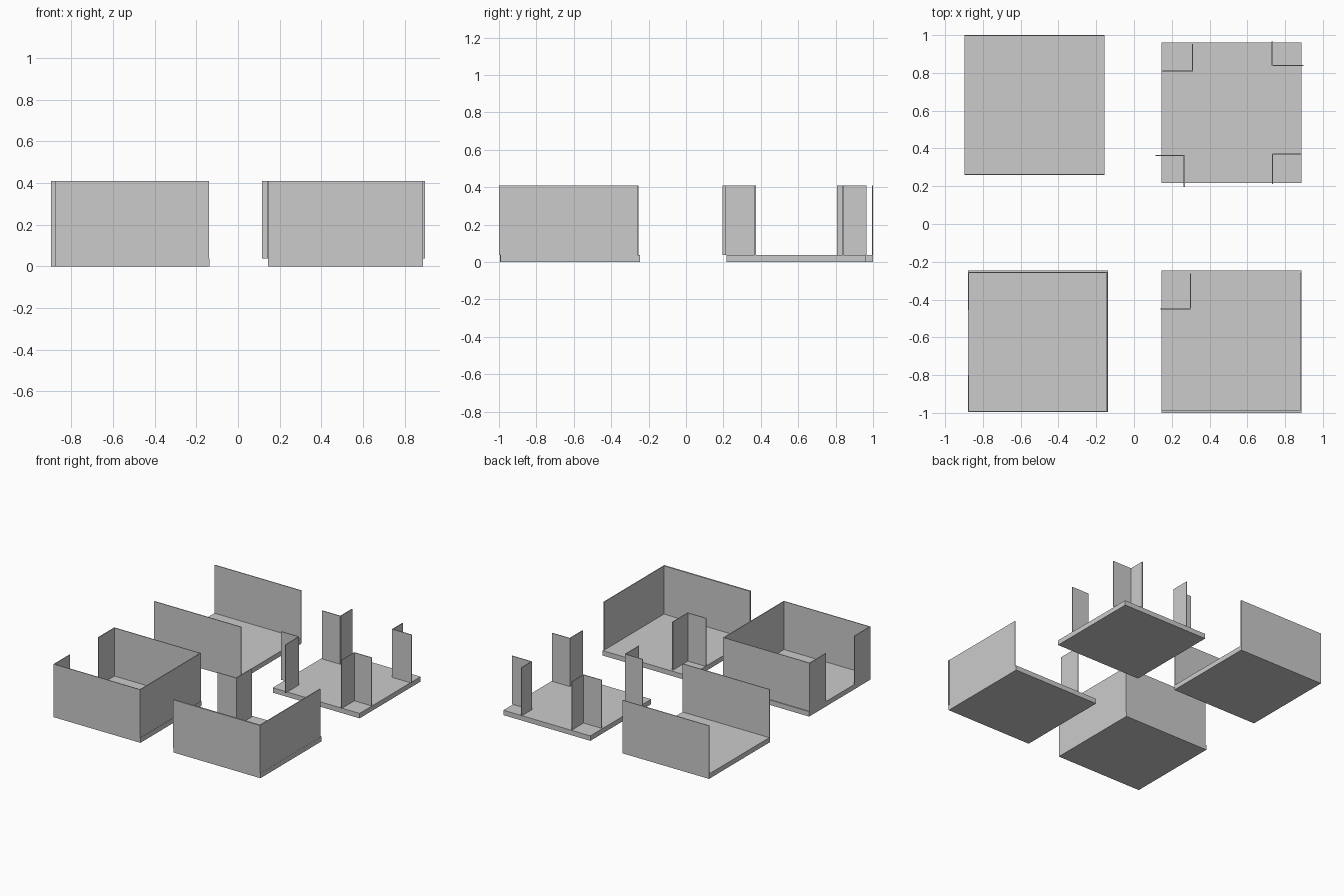
import bpy

if "Cube" in bpy.data.objects:
    bpy.data.objects.remove(bpy.data.objects["Cube"])

SLAB = 0.038   # floor slab thickness
TOP = 0.41     # top of all walls
T = 0.006      # wall thickness


def box(name, x0, x1, y0, y1, z0, z1):
    bpy.ops.mesh.primitive_cube_add(size=1, location=((x0 + x1) / 2, (y0 + y1) / 2, (z0 + z1) / 2))
    ob = bpy.context.object
    ob.name = name
    ob.scale = (x1 - x0, y1 - y0, z1 - z0)
    bpy.ops.object.transform_apply(location=False, rotation=False, scale=True)
    return ob


def slab(name, x0, x1, y0, y1):
    box(name, x0, x1, y0, y1, 0, SLAB)


def wall_x(name, x0, x1, y):
    """Wall running along x, centred on y."""
    box(name, x0, x1, y - T / 2, y + T / 2, SLAB, TOP)


def wall_y(name, x, y0, y1):
    """Wall running along y, centred on x."""
    box(name, x - T / 2, x + T / 2, y0, y1, SLAB, TOP)


def corner(name, x, y, x_end, y_end):
    """L-shaped corner: two wings meeting at (x, y)."""
    wall_x(name + "_wing_x", min(x, x_end), max(x, x_end), y)
    wall_y(name + "_wing_y", x, min(y, y_end), max(y, y_end))


# Corridor tile: two parallel walls
slab("corridor_floor", -0.897, -0.157, 0.259, 1.0)
wall_x("corridor_back_wall", -0.897, -0.157, 1.0 - T / 2)
wall_x("corridor_front_wall", -0.897, -0.157, 0.259 + T / 2)

# Crossing tile: four L-shaped corners
slab("crossing_floor", 0.145, 0.887, 0.217, 0.96)
corner("crossing_back_left", 0.309, 0.809, 0.152, 0.952)
corner("crossing_back_right", 0.732, 0.840, 0.897, 0.966)
corner("crossing_front_left", 0.266, 0.362, 0.115, 0.195)
corner("crossing_front_right", 0.734, 0.370, 0.885, 0.211)

# Room tile: three full walls and a doorway on the left
slab("room_floor", -0.879, -0.137, -0.995, -0.247)
wall_x("room_front_wall", -0.879, -0.139, -0.995 + T / 2)
wall_x("room_back_wall", -0.879, -0.139, -0.257)
wall_y("room_right_wall", -0.139 - T / 2, -0.995, -0.257)
wall_y("room_door_front", -0.879 + T / 2, -0.995, -0.80)
wall_y("room_door_back", -0.879 + T / 2, -0.455, -0.257)

# Bend tile: two full walls and one L-shaped corner
slab("bend_floor", 0.145, 0.887, -0.993, -0.247)
wall_x("bend_front_wall", 0.145, 0.887, -1.0 + T * 1.5)
box("bend_front_skin", 0.145, 0.887, -1.0, -1.0 + T, SLAB, TOP)
wall_y("bend_right_wall", 0.886 - T / 2, -1.0, -0.26)
corner("bend_corner", 0.299, -0.449, 0.140, -0.262)
